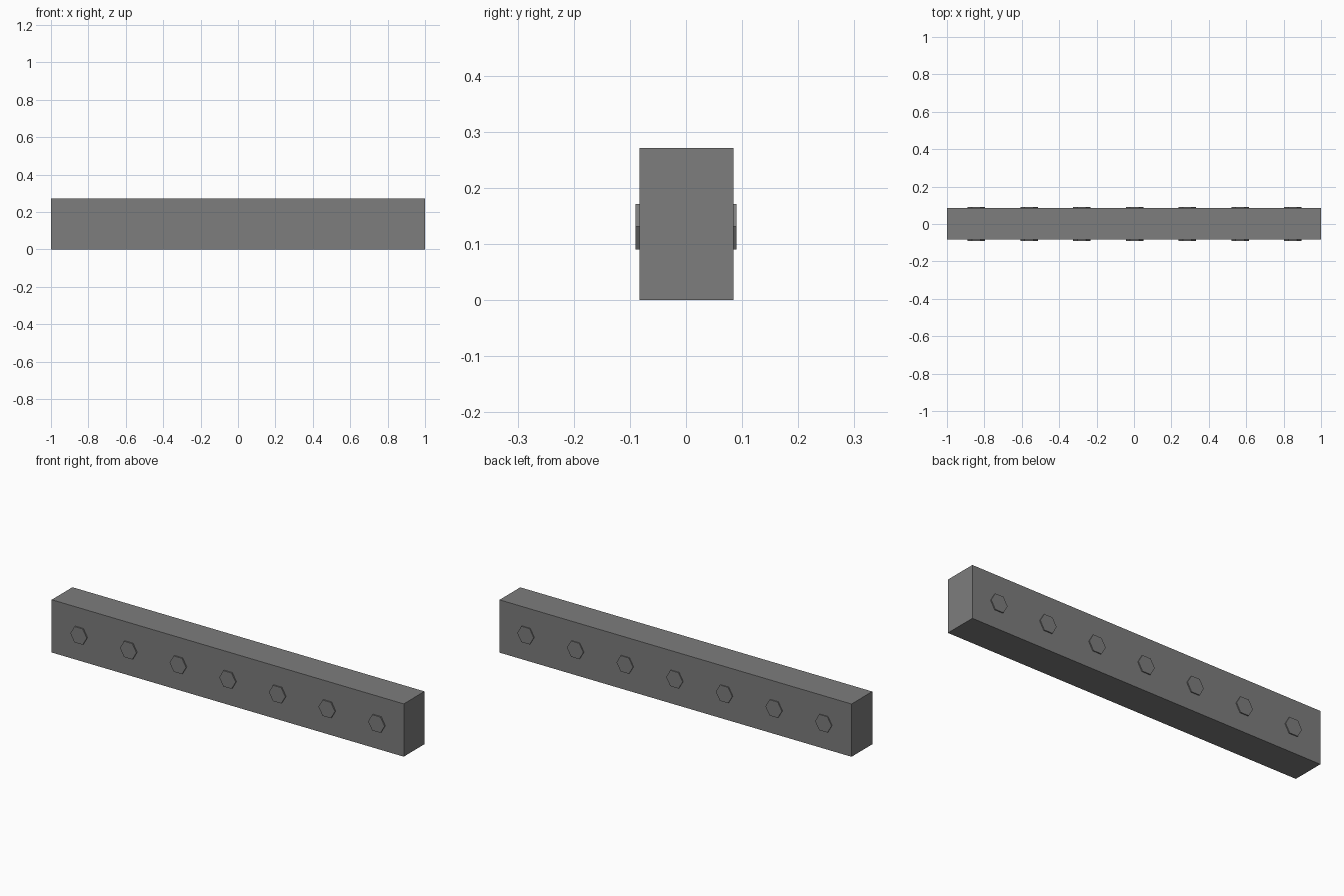
import bpy, bmesh, math
from mathutils import Matrix

if "Cube" in bpy.data.objects:
    bpy.data.objects.remove(bpy.data.objects["Cube"])

LENGTH, DEPTH, HEIGHT = 2.0, 0.168, 0.271
BEAM_Y = 0.0008
BOLT_COUNT, BOLT_STEP, BOLT_SHIFT = 7, 0.282, 0.003
BOLT_RADIUS, BOLT_Z, BOLT_OUT = 0.0468, 0.131, 0.09

dark = bpy.data.materials.new("dark_grey")
dark.diffuse_color = (0.205, 0.205, 0.205, 1.0)
dark.use_nodes = True
dark.node_tree.nodes["Principled BSDF"].inputs["Base Color"].default_value = dark.diffuse_color


def make_object(name, bm):
    mesh = bpy.data.meshes.new(name)
    bm.to_mesh(mesh)
    bm.free()
    mesh.materials.append(dark)
    obj = bpy.data.objects.new(name, mesh)
    bpy.context.collection.objects.link(obj)
    return obj


# Solid rectangular beam
bm = bmesh.new()
bmesh.ops.create_cube(bm, size=1.0)
bmesh.ops.scale(bm, vec=(LENGTH, DEPTH, HEIGHT), verts=bm.verts)
bmesh.ops.translate(bm, vec=(0, BEAM_Y, HEIGHT / 2), verts=bm.verts)
make_object("beam", bm)


# Six-sided through bolts with corners along x, heads showing front and back
for i in range(BOLT_COUNT):
    x = (i - (BOLT_COUNT - 1) / 2) * BOLT_STEP + BOLT_SHIFT
    bm = bmesh.new()
    bmesh.ops.create_cone(bm, cap_ends=True, segments=6, radius1=BOLT_RADIUS,
                          radius2=BOLT_RADIUS, depth=2 * BOLT_OUT)
    # Turn a corner to +x, then lay the axis along y
    bmesh.ops.rotate(bm, verts=bm.verts, matrix=Matrix.Rotation(math.radians(90), 3, 'Z'))
    bmesh.ops.rotate(bm, verts=bm.verts, matrix=Matrix.Rotation(math.radians(90), 3, 'X'))
    bmesh.ops.translate(bm, vec=(x, 0, BOLT_Z), verts=bm.verts)
    make_object(f"through_bolt_{i + 1}", bm)
